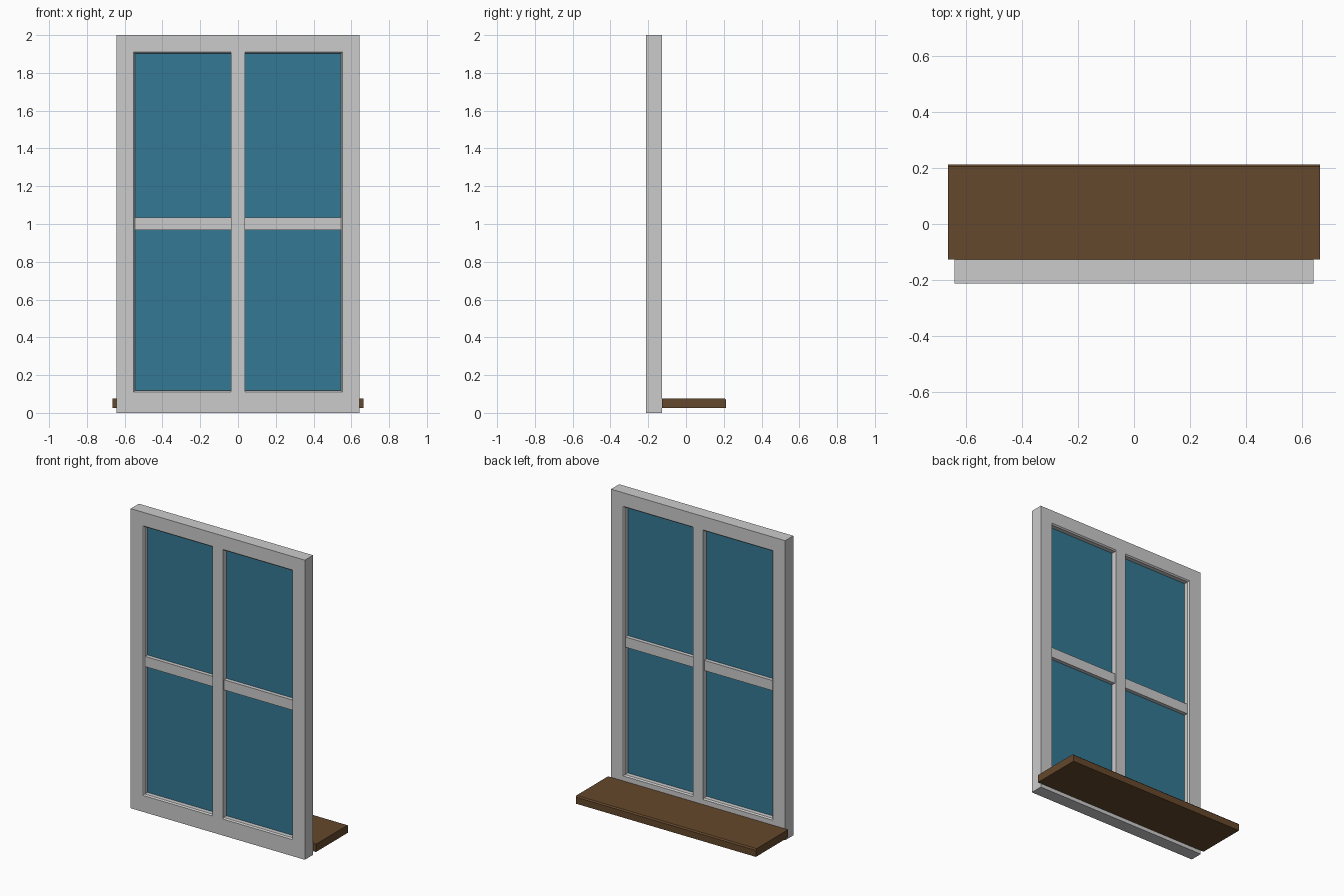
import bpy, bmesh

if "Cube" in bpy.data.objects:
    bpy.data.objects.remove(bpy.data.objects["Cube"])

YF, YB = -0.213, -0.127          # front and back of the window
YM = (YF + YB) / 2
W, H = 0.643, 2.0                # half width, height
RIM, CH = 0.09, 0.008            # frame width, edge chamfer


def material(name, rgb):
    m = bpy.data.materials.new(name)
    m.diffuse_color = (*rgb, 1)
    m.use_nodes = True
    m.node_tree.nodes["Principled BSDF"].inputs["Base Color"].default_value = m.diffuse_color
    return m


def finish(name, bm, mat=None):
    bmesh.ops.recalc_face_normals(bm, faces=bm.faces)
    me = bpy.data.meshes.new(name)
    bm.to_mesh(me)
    bm.free()
    ob = bpy.data.objects.new(name, me)
    bpy.context.collection.objects.link(ob)
    if mat:
        me.materials.append(mat)
    return ob


def box(name, x, y, z, mat=None):
    bm = bmesh.new()
    bmesh.ops.create_cube(bm, size=1)
    for v in bm.verts:
        for i, (lo, hi) in enumerate((x, y, z)):
            v.co[i] = hi if v.co[i] > 0 else lo
    return finish(name, bm, mat)


glass = material("glass_blue", (0.033, 0.19, 0.30))
wood = material("sill_brown", (0.13, 0.065, 0.025))

# Outer frame: a chamfered cross-section (inset, y) swept round a rectangle
profile = [(0, YF), (0, YB), (RIM, YB), (RIM + CH, YB - CH),
           (RIM + CH, YF + CH), (RIM, YF)]
bm = bmesh.new()
rings = []
for sx, top in ((-1, 0), (1, 0), (1, 1), (-1, 1)):
    rings.append([bm.verts.new((sx * (W - d), y, H - d if top else d))
                  for d, y in profile])
# The bottom and top rails are wider than the side posts
for ring, s in zip(rings, (1, 1, 0, 0)):
    for v, (d, y) in zip(ring, profile):
        if d and s:
            v.co.z += 0.02
n = len(profile)
for i in range(4):
    a, b = rings[i], rings[(i + 1) % 4]
    for j in range(n):
        k = (j + 1) % n
        bm.faces.new((a[j], a[k], b[k], b[j]))
finish("window_frame", bm)

# Centre post, flush with the frame
box("centre_post", (-0.038, 0.038), (YF, YB), (0.1, 1.92))

# Crossbars and panes, one set each side of the post
for side, s in (("left", -1), ("right", 1)):
    x = sorted((s * 0.036, s * (W - RIM - CH + 0.003)))
    box(side + "_crossbar", x, (YM - 0.031, YM + 0.031), (0.967, 1.035))
    for level, z in (("lower", (0.11, 0.97)), ("upper", (1.03, 1.91))):
        box(f"{side}_{level}_pane", x, (YM - 0.006, YM + 0.006), z, glass)

# Sill board with a chamfered top outer edge
sill = box("sill", (-0.665, 0.665), (YB, 0.213), (0.025, 0.077), wood)
bm = bmesh.new()
bm.from_mesh(sill.data)
edge = [e for e in bm.edges
        if all(v.co.y > 0.2 and v.co.z > 0.07 for v in e.verts)]
bmesh.ops.bevel(bm, geom=edge, offset=CH, segments=1, affect='EDGES')
bm.to_mesh(sill.data)
bm.free()
